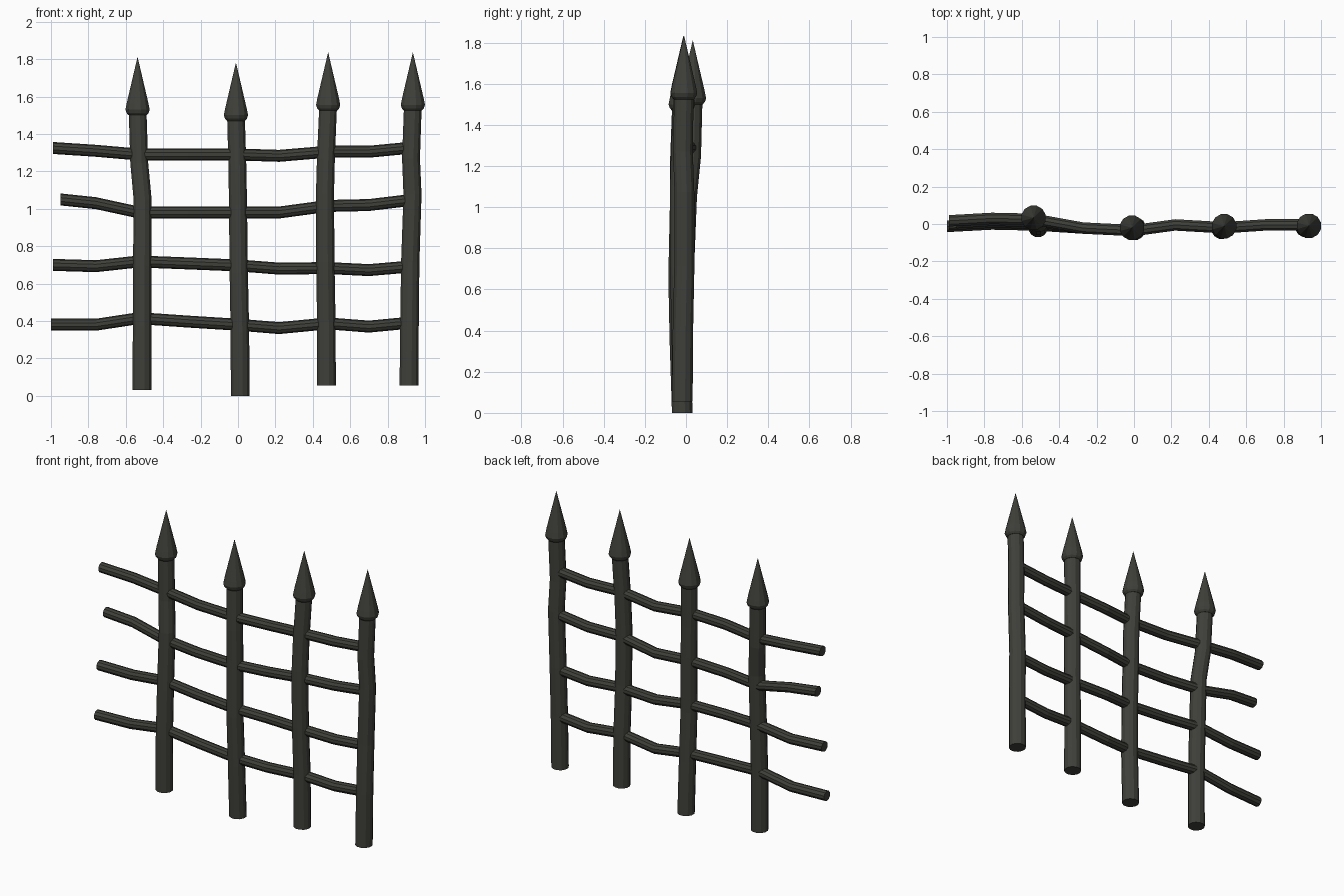
import bpy, bmesh, math
from mathutils import Vector

iron = bpy.data.materials.new("dark_iron")
iron.diffuse_color = (0.05, 0.05, 0.042, 1)


def sweep(name, rings, sides, u, v):
    """Loft rings of (centre, radius) in the plane of u, v and cap both ends."""
    bm = bmesh.new()
    loops = []
    for c, r in rings:
        loop = []
        for i in range(sides):
            a = 2 * math.pi * (i + 0.5) / sides
            loop.append(bm.verts.new(Vector(c) + r * (math.cos(a) * u + math.sin(a) * v)))
        loops.append(loop)
    for a, b in zip(loops, loops[1:]):
        for i in range(sides):
            j = (i + 1) % sides
            bm.faces.new((a[i], a[j], b[j], b[i]))
    bm.faces.new(loops[0][::-1])
    bm.faces.new(loops[-1])
    bmesh.ops.remove_doubles(bm, verts=bm.verts, dist=1e-5)
    bmesh.ops.recalc_face_normals(bm, faces=bm.faces)
    me = bpy.data.meshes.new(name)
    bm.to_mesh(me)
    bm.free()
    me.materials.append(iron)
    ob = bpy.data.objects.new(name, me)
    bpy.context.collection.objects.link(ob)
    return ob


X, Y, Z = Vector((1, 0, 0)), Vector((0, 1, 0)), Vector((0, 0, 1))

# Bent posts: bottom height, x and y at evenly spaced heights
FRACTIONS = (0, 0.23, 0.44, 0.68, 0.81, 1)
posts = [
    (0.03, (-0.513, -0.513, -0.512, -0.510, -0.528, -0.537), (-0.02, -0.02, -0.01, 0.005, 0.025, 0.033)),
    (0.00, (0.012, 0.010, 0.004, 0.000, -0.003, -0.011), (-0.018, -0.03, -0.037, -0.03, -0.03, -0.02)),
    (0.055, (0.473, 0.472, 0.467, 0.465, 0.470, 0.482), (-0.018, -0.02, -0.03, -0.03, -0.025, -0.012)),
    (0.055, (0.914, 0.917, 0.921, 0.933, 0.925, 0.935), (-0.018, -0.015, -0.008, -0.008, -0.015, -0.01)),
]
for n, (z0, xs, ys) in enumerate(posts, 1):
    rings = [((x, y, z0 + 1.5 * f), 0.052 - 0.003 * f) for f, x, y in zip(FRACTIONS, xs, ys)]
    sweep(f"post_{n}", rings, 12, X, Y)
    # Spear head with a rounded-in collar
    x, y, z = xs[-1], ys[-1], z0 + 1.5
    profile = ((-0.03, 0.05), (-0.018, 0.061), (0.0, 0.067), (0.035, 0.060), (0.28, 0.0005))
    sweep(f"spear_head_{n}", [((x, y, z + h), r) for h, r in profile], 12, X, Y)

# Wavy rails: left end x, heights at shared stations, y offset at the left side
STATIONS = (-0.76, -0.53, -0.27, 0.0, 0.22, 0.48, 0.70, 0.91)
DEPTHS = (0.01, 0.005, -0.022, -0.035, -0.005, -0.02, -0.005, -0.005)
rails = [
    (-0.99, 1.325, (1.31, 1.29, 1.29, 1.29, 1.283, 1.305, 1.305, 1.325), 0.02),
    (-0.95, 1.05, (1.03, 0.98, 0.98, 0.98, 0.98, 1.015, 1.02, 1.045), 0.01),
    (-0.99, 0.70, (0.693, 0.718, 0.708, 0.697, 0.68, 0.683, 0.672, 0.69), 0.0),
    (-1.0, 0.38, (0.38, 0.415, 0.397, 0.38, 0.362, 0.387, 0.37, 0.39), -0.01),
]
for n, (x0, z0, zs, dy) in enumerate(rails, 1):
    rings = [((x0, dy - 0.003, z0), 0.032)]
    for i, (x, y, z) in enumerate(zip(STATIONS, DEPTHS, zs)):
        rings.append(((x, y + (dy if i < 2 else 0), z), 0.032))
    sweep(f"rail_{n}", rings, 10, Y, Z)
